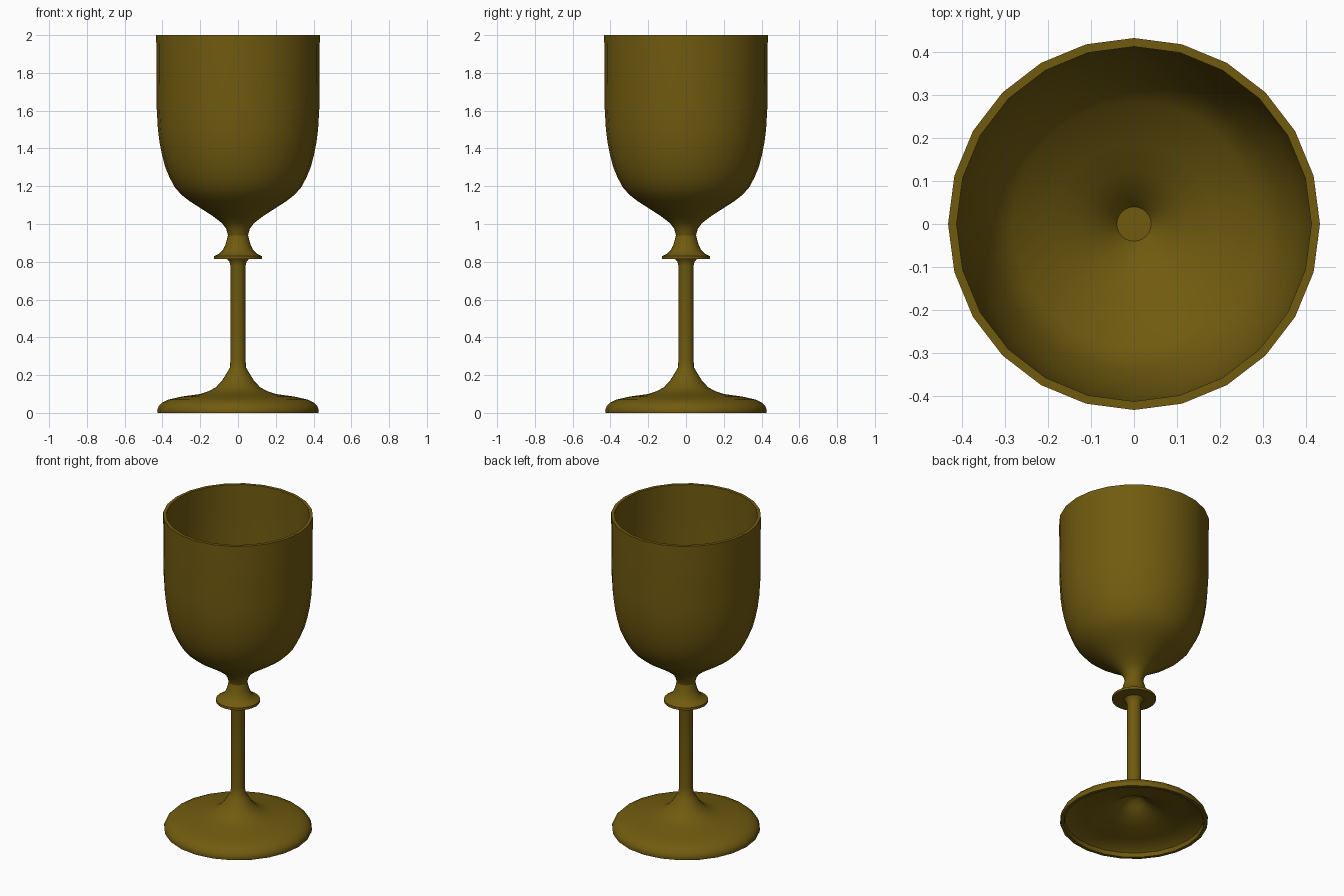
import bpy
import bmesh
import math

SIDES = 24

cube = bpy.data.objects.get("Cube")
if cube:
    bpy.data.objects.remove(cube, do_unlink=True)

# One material for the whole goblet
bronze = bpy.data.materials.new("dark gold")
bronze.use_nodes = True
colour = (0.165, 0.105, 0.005, 1)
bronze.diffuse_color = colour
bronze.node_tree.nodes["Principled BSDF"].inputs["Base Color"].default_value = colour


def lathe(name, profile):
    """Spin a (radius, height) profile around z; radius 0 makes a pole."""
    bm = bmesh.new()
    rings = []
    for r, z in profile:
        if r == 0:
            rings.append([bm.verts.new((0, 0, z))] * SIDES)
        else:
            angles = [2 * math.pi * i / SIDES for i in range(SIDES)]
            rings.append([bm.verts.new((r * math.cos(a), r * math.sin(a), z)) for a in angles])
    for low, high in zip(rings, rings[1:]):
        for i in range(SIDES):
            j = (i + 1) % SIDES
            corners = dict.fromkeys((low[i], low[j], high[j], high[i]))
            bm.faces.new(list(corners))
    mesh = bpy.data.meshes.new(name)
    bm.to_mesh(mesh)
    bm.free()
    mesh.materials.append(bronze)
    obj = bpy.data.objects.new(name, mesh)
    bpy.context.collection.objects.link(obj)
    bpy.ops.object.select_all(action="DESELECT")
    obj.select_set(True)
    bpy.context.view_layer.objects.active = obj
    bpy.ops.object.shade_smooth_by_angle(angle=math.radians(40))
    return obj


# Hollow foot: underside from the centre outward, then over the top to the stem
underside = [(0, 0.175), (0.04, 0.17), (0.07, 0.14), (0.12, 0.105), (0.2, 0.077),
             (0.3, 0.06), (0.37, 0.045), (0.4, 0.025), (0.405, 0)]
foot_top = [(0.425, 0), (0.428, 0.015), (0.42, 0.035), (0.4, 0.055), (0.37, 0.07),
            (0.3, 0.086), (0.2, 0.1), (0.155, 0.115), (0.118, 0.135), (0.085, 0.17),
            (0.06, 0.21), (0.043, 0.24)]
# Slim stem and the flared collar above it
stem = [(0.04, 0.28), (0.04, 0.78), (0.045, 0.8), (0.058, 0.815)]
collar = [(0.127, 0.815), (0.127, 0.83), (0.1, 0.843), (0.08, 0.862),
          (0.065, 0.895), (0.053, 0.94)]
lathe("foot_and_stem", underside + foot_top + stem + collar)

# Bowl: outside up to the rim, then down the inside to a small flat bottom
bowl_out = [(0.053, 0.94), (0.063, 0.975), (0.085, 1.005), (0.135, 1.043), (0.2, 1.085),
            (0.255, 1.12), (0.3, 1.155), (0.335, 1.195), (0.362, 1.245), (0.385, 1.3),
            (0.402, 1.365), (0.415, 1.43), (0.424, 1.5), (0.431, 1.62), (0.433, 2)]
bowl_in = [(0.413, 2), (0.411, 1.62), (0.404, 1.5), (0.382, 1.365), (0.343, 1.25),
           (0.317, 1.205), (0.285, 1.17), (0.19, 1.107), (0.125, 1.065),
           (0.07, 1.023), (0.04, 0.985), (0, 0.985)]
lathe("bowl", bowl_out + bowl_in)
